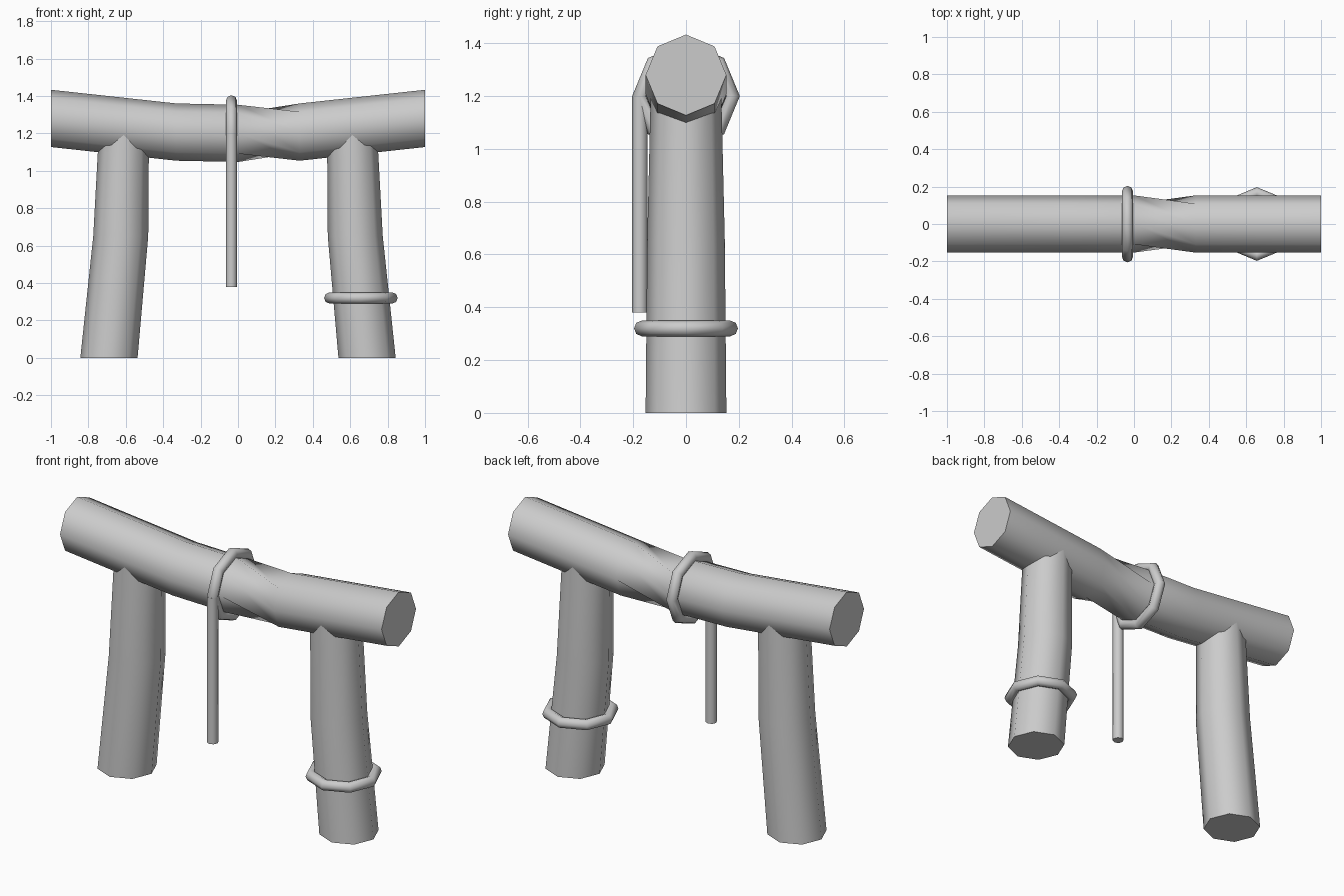
import bpy, bmesh
from math import radians, sin, cos, tau

cube = bpy.data.objects.get("Cube")
if cube:
    bpy.data.objects.remove(cube, do_unlink=True)

SIDES = 8

grey = bpy.data.materials.new("plain grey")
grey.use_nodes = True
colour = (0.6, 0.6, 0.6, 1)
grey.diffuse_color = colour
grey.node_tree.nodes["Principled BSDF"].inputs["Base Color"].default_value = colour


def ring(bm, centre, radius, axis):
    """Octagon of vertices around a centre, facing along x or z."""
    x, y, z = centre
    verts = []
    for i in range(SIDES):
        u, v = radius * sin(tau * i / SIDES), radius * cos(tau * i / SIDES)
        verts.append(bm.verts.new((x, y - u, z + v) if axis == "X" else (x + v, y + u, z)))
    return verts


def finish(bm, name):
    bmesh.ops.recalc_face_normals(bm, faces=bm.faces)
    mesh = bpy.data.meshes.new(name)
    bm.to_mesh(mesh)
    bm.free()
    mesh.materials.append(grey)
    obj = bpy.data.objects.new(name, mesh)
    bpy.context.collection.objects.link(obj)
    bpy.ops.object.select_all(action="DESELECT")
    obj.select_set(True)
    bpy.context.view_layer.objects.active = obj
    bpy.ops.object.shade_smooth_by_angle(angle=radians(70))
    return obj


def tube(name, sections, axis, twisted=None):
    """Capped tube through (centre, radius) sections; one span may be wrung."""
    bm = bmesh.new()
    rings = [ring(bm, c, r, axis) for c, r in sections]
    for s, (a, b) in enumerate(zip(rings, rings[1:])):
        for i in range(SIDES):
            j, k = (i + 1) % SIDES, (i + 2) % SIDES
            if s == twisted:
                bm.faces.new((a[i], a[j], b[k]))
                bm.faces.new((a[i], b[k], b[j]))
            else:
                bm.faces.new((a[i], a[j], b[j], b[i]))
    bm.faces.new(rings[0])
    bm.faces.new(rings[-1])
    return finish(bm, name)


def loop(name, centre, major, minor, axis):
    """Eight-sided rope loop around the x or z axis."""
    bm = bmesh.new()
    rows = []
    for i in range(SIDES):
        a = tau * i / SIDES
        row = []
        for j in range(SIDES):
            t = tau * j / SIDES
            r, h = major + minor * cos(t), minor * sin(t)
            p = (h, r * cos(a), r * sin(a)) if axis == "X" else (r * cos(a), r * sin(a), h)
            row.append(bm.verts.new([c + d for c, d in zip(centre, p)]))
        rows.append(row)
    for i in range(SIDES):
        a, b = rows[i], rows[(i + 1) % SIDES]
        for j in range(SIDES):
            k = (j + 1) % SIDES
            bm.faces.new((a[j], b[j], b[k], a[k]))
    return finish(bm, name)


# Sagging crossbeam with a wrung span right of its middle
beam = [(-1, 1.28), (-0.33, 1.207), (0, 1.2), (0.33, 1.207), (1, 1.28)]
tube("crossbeam", [((x, 0, z), 0.153) for x, z in beam], "X", twisted=2)

# Two bowed legs, splayed outwards
for side, name in ((1, "left_leg"), (-1, "right_leg")):
    leg = [(0.69, 0, 0.153), (0.627, 0.65, 0.147), (0.61, 1.2, 0.134)]
    tube(name, [((side * x, 0, z), r) for x, z, r in leg], "Z")

# Rope loops and the hanging rope end
loop("beam_rope_loop", (-0.035, 0, 1.2), 0.174, 0.03, "X")
loop("leg_rope_loop", (0.657, 0, 0.32), 0.167, 0.03, "Z")
tube("hanging_rope", [((-0.035, -0.175, z), 0.03) for z in (0.38, 1.2)], "Z")
